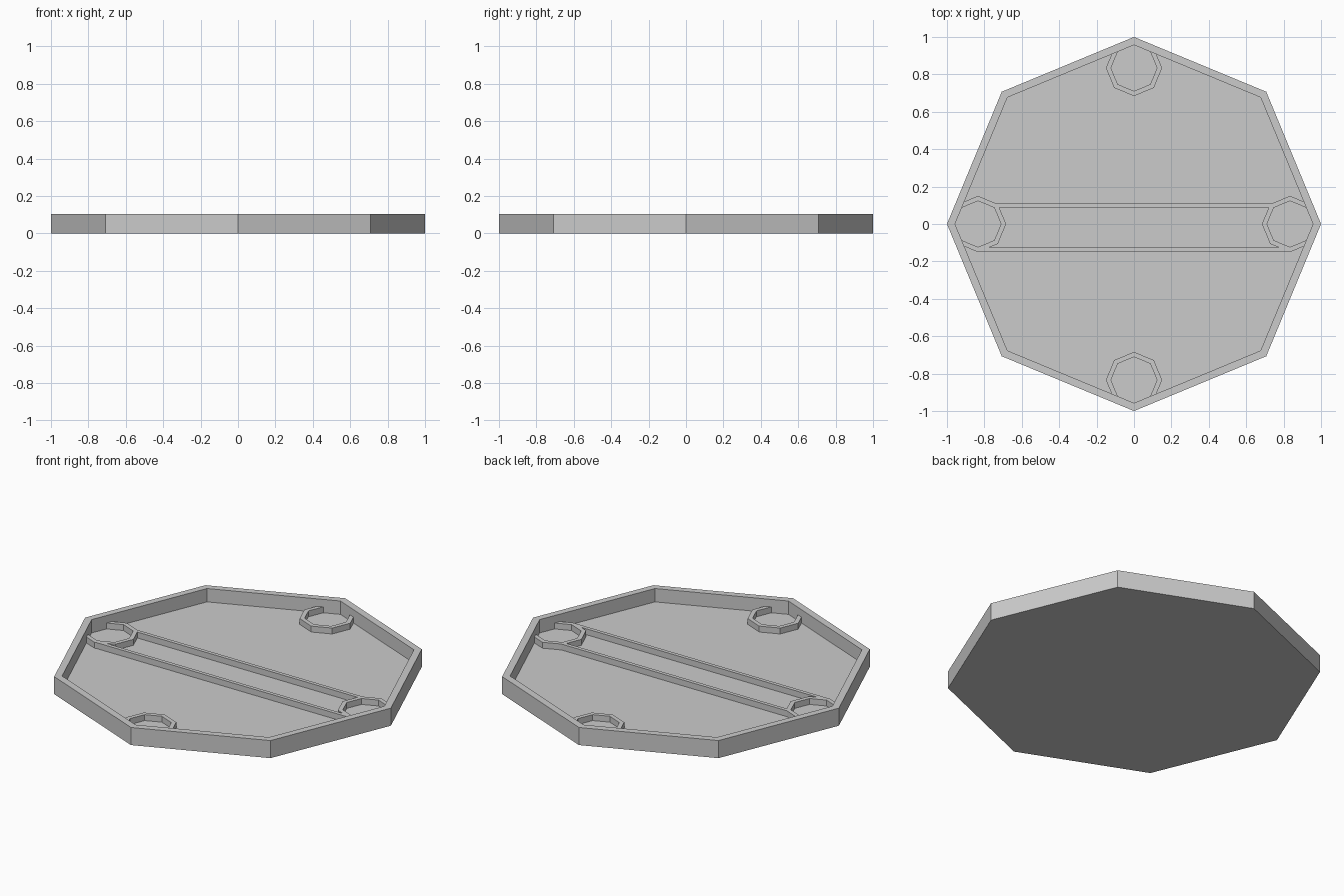
import bpy, bmesh, math
from mathutils import Matrix, Vector

if "Cube" in bpy.data.objects:
    bpy.data.objects.remove(bpy.data.objects["Cube"])

HEIGHT, FLOOR, RIB_TOP = 0.104, 0.025, 0.06
INNER = 0.957          # inner rim radius
SOCKET = 0.834         # distance of sockets from centre


def make_object(name, bm):
    bmesh.ops.recalc_face_normals(bm, faces=bm.faces)
    mesh = bpy.data.meshes.new(name)
    bm.to_mesh(mesh)
    bm.free()
    ob = bpy.data.objects.new(name, mesh)
    bpy.context.collection.objects.link(ob)
    return ob


def octagon(bm, r, z, cx=0, cy=0):
    return [bm.verts.new((cx + r * math.cos(i * math.pi / 4),
                          cy + r * math.sin(i * math.pi / 4), z)) for i in range(8)]


def bridge(bm, a, b):
    for i in range(8):
        j = (i + 1) % 8
        bm.faces.new((a[i], a[j], b[j], b[i]))


# Octagonal tray: base, outer wall, rim, inner wall, floor
bm = bmesh.new()
loops = [octagon(bm, r, z) for r, z in
         ((1, 0), (1, HEIGHT), (INNER, HEIGHT), (INNER, FLOOR))]
for a, b in zip(loops, loops[1:]):
    bridge(bm, a, b)
bm.faces.new(loops[0])
bm.faces.new(loops[-1])
tray = make_object("tray", bm)


# Octagonal tube socket, sunk slightly into the floor
def socket(name, cx, cy):
    bm = bmesh.new()
    low, high = FLOOR - 0.01, RIB_TOP
    loops = [octagon(bm, r, z, cx, cy) for r, z in
             ((0.15, low), (0.15, high), (0.123, high), (0.123, low))]
    for a, b in zip(loops, loops[1:] + loops[:1]):
        bridge(bm, a, b)
    return make_object(name, bm)


# Straight rail between the left and right sockets
def rail(name, half_length, y0, y1):
    bm = bmesh.new()
    low = FLOOR - 0.01
    bmesh.ops.create_cube(bm, size=1, matrix=Matrix.LocRotScale(
        Vector((0, (y0 + y1) / 2, (low + RIB_TOP) / 2)), None,
        Vector((2 * half_length, y1 - y0, RIB_TOP - low))))
    return make_object(name, bm)


parts = [socket("right_socket", SOCKET, 0), socket("left_socket", -SOCKET, 0),
         socket("back_socket", 0, SOCKET), socket("front_socket", 0, -SOCKET),
         rail("back_rail", 0.745, 0.088, 0.11),
         rail("front_rail", 0.834, -0.147, -0.125)]

# Fuse everything into one clean shell
for part in parts:
    mod = tray.modifiers.new("fuse_" + part.name, 'BOOLEAN')
    mod.operation = 'UNION'
    mod.solver = 'EXACT'
    mod.object = part
    part.hide_render = True
    part.hide_set(True)
